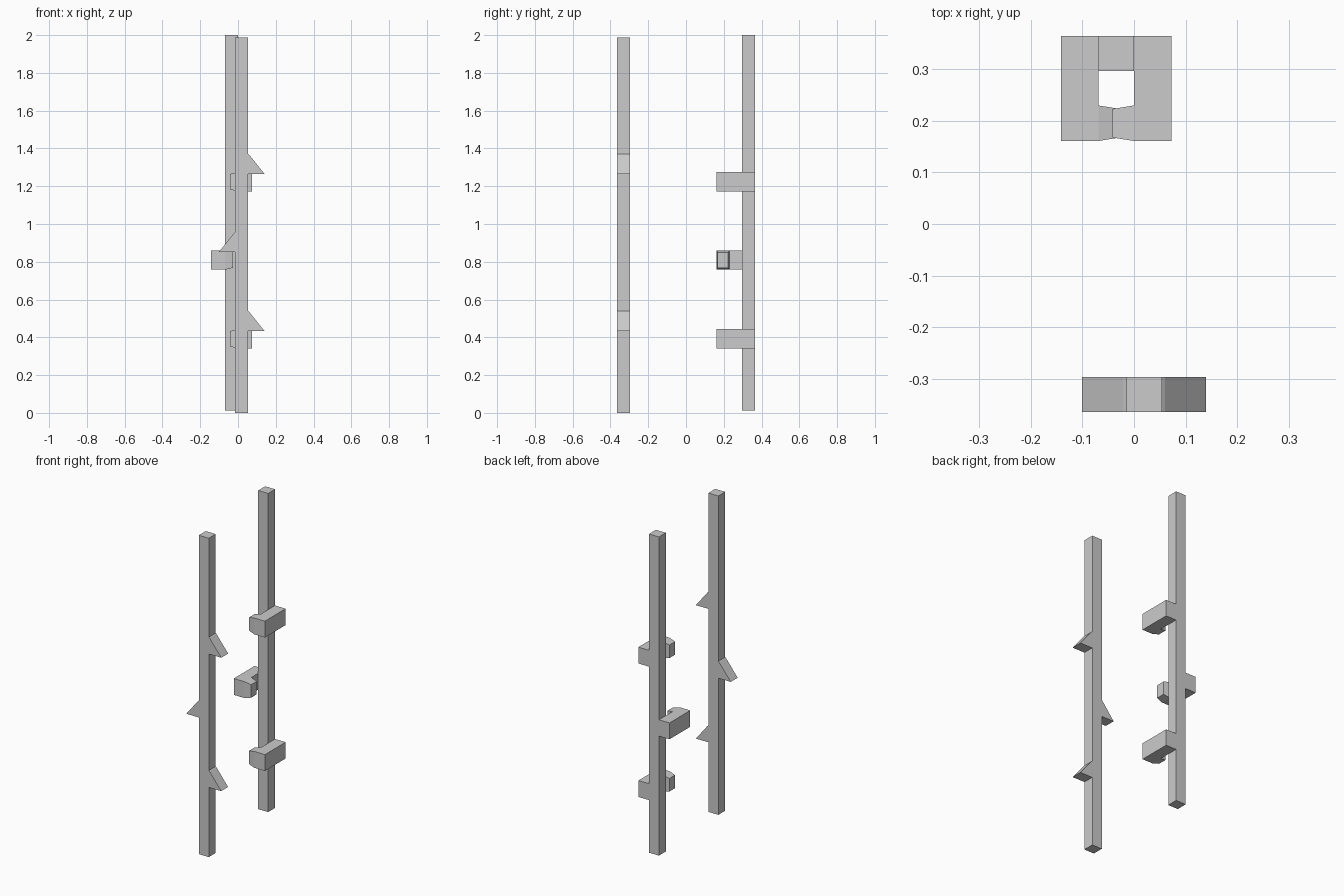
import bpy, bmesh
from mathutils import Vector

if "Cube" in bpy.data.objects:
    bpy.data.objects.remove(bpy.data.objects["Cube"])


def finish(bm, name):
    bmesh.ops.recalc_face_normals(bm, faces=bm.faces)
    mesh = bpy.data.meshes.new(name)
    bm.to_mesh(mesh)
    bm.free()
    obj = bpy.data.objects.new(name, mesh)
    bpy.context.collection.objects.link(obj)
    return obj


def box(name, x, y, z):
    bm = bmesh.new()
    bmesh.ops.create_cube(bm, size=1)
    for v in bm.verts:
        v.co = [(a + b) / 2 + c * (b - a) for (a, b), c in zip((x, y, z), v.co)]
    return finish(bm, name)


def extrude_face(bm, face, offset, scale=(1, 1, 1)):
    # Push a face outward, optionally tapering it about its centre
    new = bmesh.ops.extrude_discrete_faces(bm, faces=[face])["faces"][0]
    c = new.calc_center_median()
    for v in new.verts:
        d = v.co - c
        v.co = c + Vector(offset) + Vector(a * s for a, s in zip(d, scale))
    return new


def spike(name, x, z, side):
    # Triangular barb with flat underside
    bm = bmesh.new()
    profile = [(0, 0), (0.086, 0), (0.006, 0.1), (0, 0.105)]
    face = bm.faces.new([bm.verts.new((x + side * px, -0.365, z + pz))
                         for px, pz in profile])
    ext = bmesh.ops.extrude_face_region(bm, geom=[face])["geom"]
    bmesh.ops.translate(bm, vec=(0, 0.068, 0),
                        verts=[g for g in ext if isinstance(g, bmesh.types.BMVert)])
    return finish(bm, name)


def hook(name, z, side):
    # Arm beside the post, with a tapered return finger in front
    cx, half = -0.0345, 0.0345
    bm = bmesh.new()
    bmesh.ops.create_cube(bm, size=1)
    for v in bm.verts:
        v.co = (cx + side * (half + 0.0365 + v.co.x * 0.073),
                0.2975 + v.co.y * 0.135, z + v.co.z * 0.102)
    front = min(bm.faces, key=lambda f: f.calc_center_median().y)
    extrude_face(bm, front, (0, -0.069, 0))
    inner = min((f for f in bm.faces if f.calc_center_median().y < 0.23),
                key=lambda f: side * f.calc_center_median().x)
    extrude_face(bm, inner, (-side * 0.042, 0, 0), (1, 0.8, 0.8))
    return finish(bm, name)


# Posts
box("barbed_post", (-0.015, 0.054), (-0.365, -0.297), (0, 1.988))
box("hook_post", (-0.069, 0), (0.297, 0.365), (0.013, 2.0))

# Barbs and hooks alternate sides
for i, (zs, zh, side) in enumerate([(0.434, 0.392, 1), (0.852, 0.809, -1), (1.266, 1.224, 1)], 1):
    spike(f"barb_{i}", 0.054 if side > 0 else -0.015, zs, side)
    hook(f"hook_{i}", zh, side)
